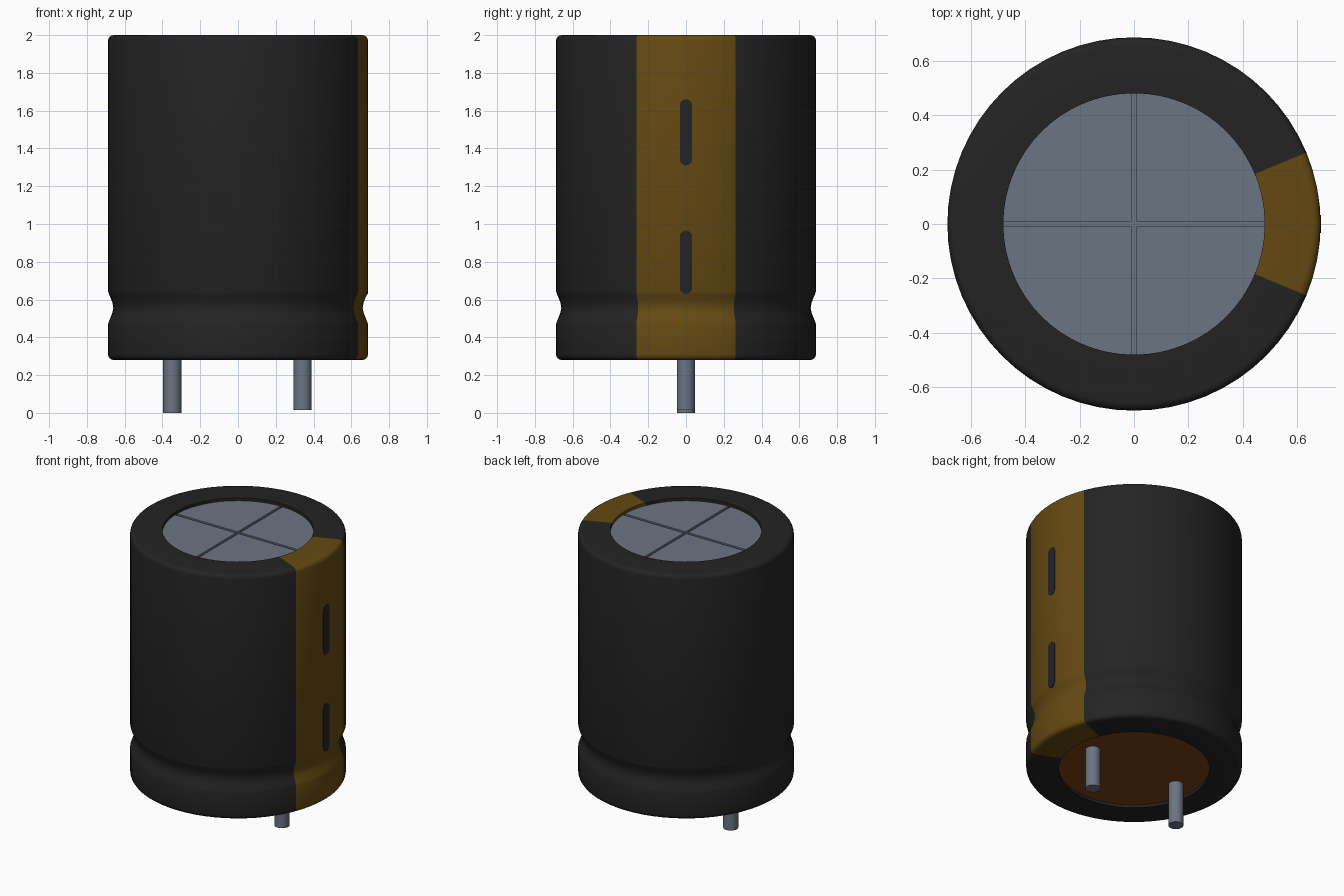
import bpy, bmesh, math

cube = bpy.data.objects.get("Cube")
if cube:
    bpy.data.objects.remove(cube, do_unlink=True)

SEG = 64           # sides of the can
R, RIN = 0.688, 0.482
BOTTOM, TOP = 0.28, 2.0


def material(name, rgb, rough=0.6):
    m = bpy.data.materials.new(name)
    m.use_nodes = True
    m.diffuse_color = (*rgb, 1)
    b = m.node_tree.nodes["Principled BSDF"]
    b.inputs["Base Color"].default_value = (*rgb, 1)
    b.inputs["Roughness"].default_value = rough
    return m


BLACK = material("sleeve black", (0.017, 0.017, 0.017))
GOLD = material("stripe gold", (0.13, 0.068, 0.006))
METAL = material("metal grey", (0.148, 0.176, 0.226))
BROWN = material("base brown", (0.20, 0.055, 0.008))


def finish(name, bm, mats, smooth=True):
    bmesh.ops.recalc_face_normals(bm, faces=bm.faces[:])
    me = bpy.data.meshes.new(name)
    bm.to_mesh(me)
    bm.free()
    for m in mats:
        me.materials.append(m)
    ob = bpy.data.objects.new(name, me)
    bpy.context.collection.objects.link(ob)
    if smooth:
        bpy.ops.object.select_all(action='DESELECT')
        ob.select_set(True)
        bpy.context.view_layer.objects.active = ob
        bpy.ops.object.shade_smooth_by_angle(angle=math.radians(35))
    return ob


def prism(name, outline, offset, mat, smooth=True):
    """Extrude a closed 3D outline by an offset vector."""
    bm = bmesh.new()
    face = bm.faces.new([bm.verts.new(p) for p in outline])
    new = bmesh.ops.extrude_face_region(bm, geom=[face])["geom"]
    bmesh.ops.translate(bm, vec=offset,
                        verts=[v for v in new if isinstance(v, bmesh.types.BMVert)])
    return finish(name, bm, [mat], smooth)


def circle(r, z, cx=0.0, n=SEG):
    return [(cx + r * math.cos(2 * math.pi * i / n),
             r * math.sin(2 * math.pi * i / n), z) for i in range(n)]


def corner(cr, cz, rad, start):
    """Quarter round in the (radius, height) plane."""
    return [(cr + rad * math.cos(math.radians(start + 22.5 * i)),
             cz + rad * math.sin(math.radians(start + 22.5 * i))) for i in range(5)]


# Sleeve: revolved profile with rounded rims and a crimped groove
b = 0.03
groove = [(R, 0.47), (0.684, 0.482), (0.675, 0.505), (0.665, 0.53), (0.660, 0.555),
          (0.665, 0.585), (0.675, 0.61), (0.684, 0.63), (R, 0.642)]
profile = ([(RIN, BOTTOM + 0.03), (RIN, BOTTOM)] + corner(R - b, BOTTOM + b, b, -90)
           + groove + corner(R - b, TOP - b, b, 0) + [(RIN, TOP), (RIN, TOP - 0.045)])
bm = bmesh.new()
rings = [[bm.verts.new((r * math.cos(2 * math.pi * i / SEG),
                        r * math.sin(2 * math.pi * i / SEG), z)) for r, z in profile]
         for i in range(SEG)]
for i in range(SEG):
    a, c = rings[i], rings[(i + 1) % SEG]
    for j in range(len(profile) - 1):
        f = bm.faces.new((a[j], c[j], c[j + 1], a[j + 1]))
        # Gold stripe covers 22.5 degrees each side of +x
        f.material_index = 1 if (i < 4 or i >= SEG - 4) else 0
finish("sleeve", bm, [BLACK, GOLD])

# Top cap: lower disc with four raised quarters, leaving the cross-shaped score
prism("cap_base", circle(RIN, 1.95), (0, 0, 0.014), METAL)
g = 0.009
a0 = math.asin(g / RIN)
for k in range(4):
    pts = [(g, g)]
    for i in range(17):
        t = a0 + (math.pi / 2 - 2 * a0) * i / 16
        pts.append((RIN * math.cos(t), RIN * math.sin(t)))
    co, si = round(math.cos(k * math.pi / 2)), round(math.sin(k * math.pi / 2))
    prism(f"cap_quarter_{k + 1}", [(x * co - y * si, x * si + y * co, 1.96) for x, y in pts],
          (0, 0, 0.02), METAL)

# Base plate recessed in the lower rim
prism("base_plate", circle(RIN, BOTTOM + 0.02), (0, 0, 0.015), BROWN)

# Two pins, one slightly longer
for name, x, z in (("right_pin", -0.348, 0.0), ("left_pin", 0.342, 0.015)):
    prism(name, circle(0.048, z, x, 32), (0, 0, 0.31 - z), METAL)

# Dash marks on the stripe
for name, z0, z1 in (("lower_dash", 0.63, 0.965), ("upper_dash", 1.31, 1.66)):
    w = 0.033
    outline = []
    for zc, start in ((z1 - w, 0), (z0 + w, 180)):
        for i in range(13):
            t = math.radians(start + 15 * i)
            outline.append((0.6815, w * math.cos(t), zc + w * math.sin(t)))
    prism(name, outline, (0.008, 0, 0), BLACK, smooth=False)
